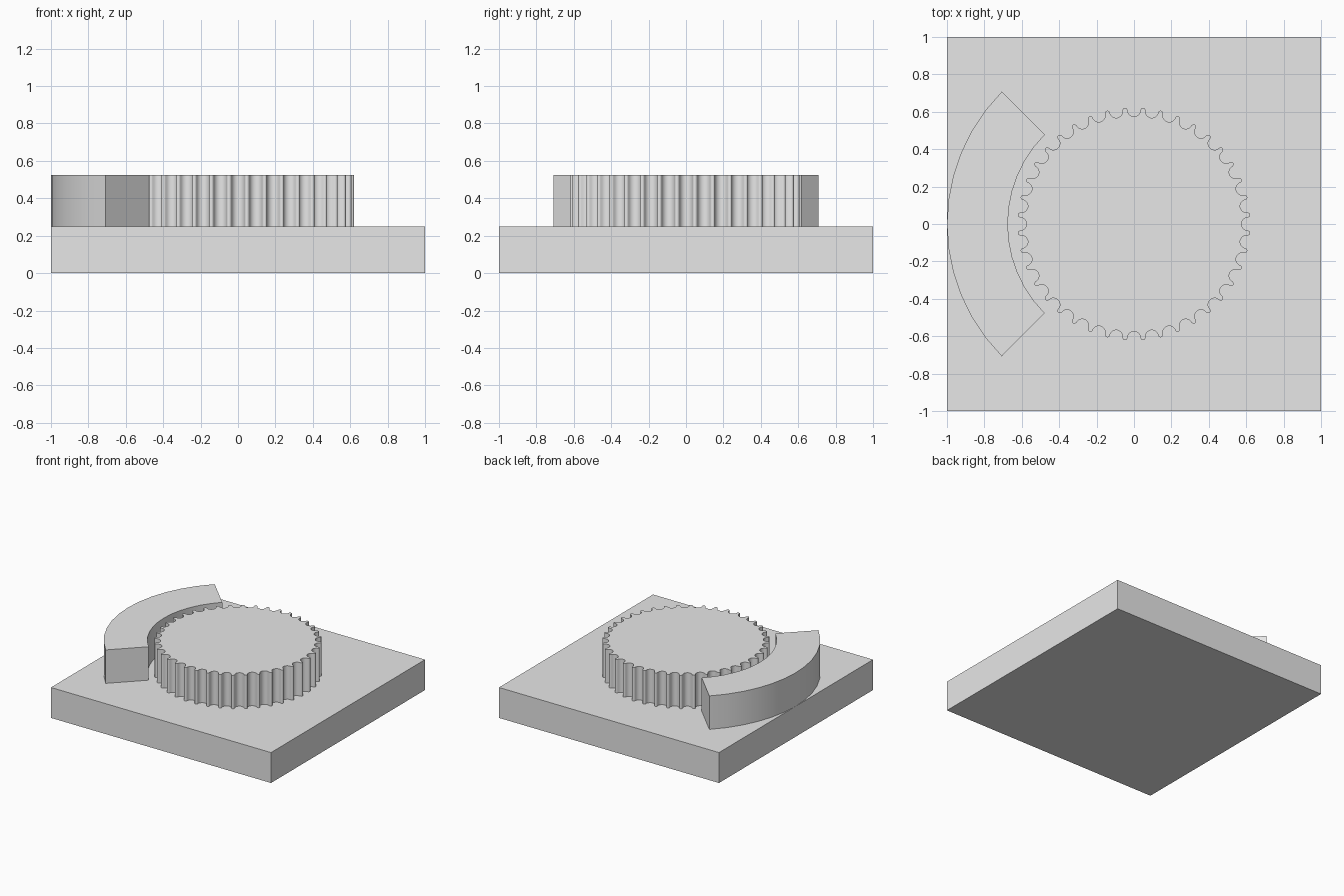
import bpy
import bmesh
from math import sin, cos, pi, radians

cube = bpy.data.objects.get("Cube")
if cube:
    bpy.data.objects.remove(cube, do_unlink=True)

# One plain grey for every part
grey = bpy.data.materials.new("plain_grey")
grey.use_nodes = True
grey.diffuse_color = (0.8, 0.8, 0.8, 1)
grey.node_tree.nodes["Principled BSDF"].inputs["Base Color"].default_value = (0.8, 0.8, 0.8, 1)

BASE_TOP = 0.25
PART_TOP = 0.525


def extrude_profile(name, outline, bottom, top):
    """Extrude a counter-clockwise outline into a closed solid."""
    bm = bmesh.new()
    face = bm.faces.new([bm.verts.new((x, y, bottom)) for x, y in outline])
    result = bmesh.ops.extrude_face_region(bm, geom=[face], use_keep_orig=True)
    raised = [v for v in result["geom"] if isinstance(v, bmesh.types.BMVert)]
    bmesh.ops.translate(bm, verts=raised, vec=(0, 0, top - bottom))
    bmesh.ops.recalc_face_normals(bm, faces=bm.faces)
    mesh = bpy.data.meshes.new(name)
    bm.to_mesh(mesh)
    bm.free()
    mesh.materials.append(grey)
    mesh.shade_smooth()
    mesh.set_sharp_from_angle(angle=radians(35))
    obj = bpy.data.objects.new(name, mesh)
    bpy.context.collection.objects.link(obj)
    return obj


def arc(radius, start, end, steps):
    return [(radius * cos(a), radius * sin(a))
            for a in (radians(start + (end - start) * i / steps) for i in range(steps + 1))]


def rotate(point, angle):
    x, y = point
    return (x * cos(angle) - y * sin(angle), x * sin(angle) + y * cos(angle))


# Square base plate
extrude_profile("base_plate", [(-1, -1), (1, -1), (1, 1), (-1, 1)], 0, BASE_TOP)

# Gear: round-bottomed gaps alternating with small rounded teeth
TEETH = 40
PITCH_RADIUS = 0.61
GAP_RADIUS = 0.035
TIP_RADIUS = 0.0128
gear_outline = []
for tooth in range(TEETH):
    turn = 2 * pi * tooth / TEETH
    for i in range(11):
        t = pi * (i / 10 - 0.5)
        point = (PITCH_RADIUS - GAP_RADIUS * cos(t), GAP_RADIUS * sin(t))
        gear_outline.append(rotate(point, turn))
    for i in range(1, 8):
        t = pi * (i / 8 - 0.5)
        point = (PITCH_RADIUS + TIP_RADIUS * cos(t), TIP_RADIUS * sin(t))
        gear_outline.append(rotate(point, turn + pi / TEETH))
extrude_profile("gear", gear_outline, BASE_TOP, PART_TOP)

# Curved guard beside the gear
guard_outline = arc(1.0, 135, 225, 12) + arc(0.675, 225, 135, 12)
extrude_profile("curved_guard", guard_outline, BASE_TOP, PART_TOP)
